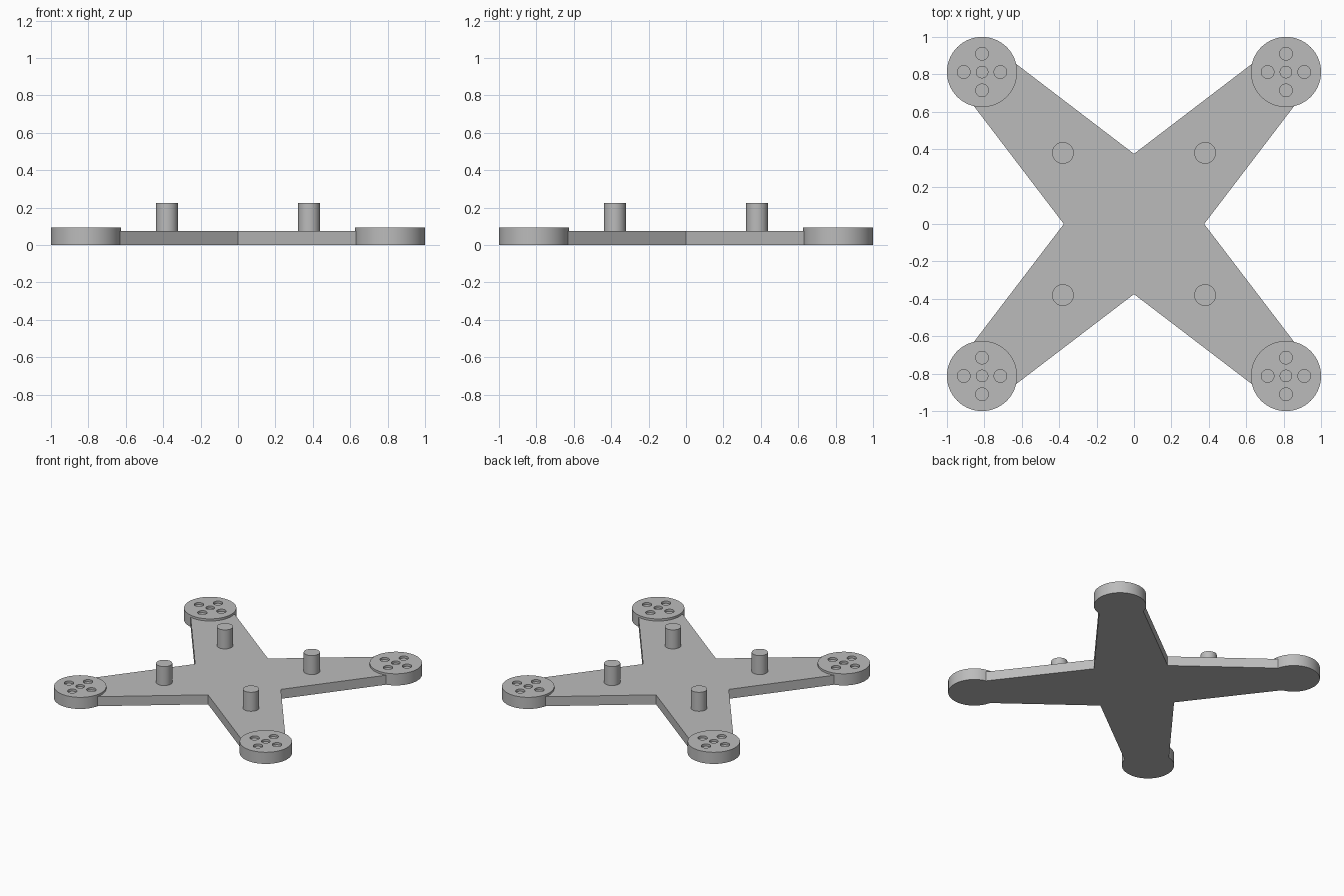
import bpy, bmesh, math
from mathutils import Matrix

if "Cube" in bpy.data.objects:
    bpy.data.objects.remove(bpy.data.objects["Cube"])

PLATE_TOP, PAD_TOP, POST_TOP = 0.075, 0.092, 0.225
PAD_R, PAD_C = 0.1875, 0.8125
POST_R, POST_C = 0.058, 0.38
HOLE_R, HOLE_OFFSET = 0.034, 0.098
CORNERS = [(sx, sy) for sx in (-1, 1) for sy in (-1, 1)]

grey = bpy.data.materials.new("grey plastic")
grey.diffuse_color = (0.5, 0.5, 0.5, 1)
grey.use_nodes = True
grey.node_tree.nodes["Principled BSDF"].inputs["Base Color"].default_value = grey.diffuse_color


def make_object(name, bm):
    bmesh.ops.recalc_face_normals(bm, faces=bm.faces)
    mesh = bpy.data.meshes.new(name)
    bm.to_mesh(mesh)
    bm.free()
    mesh.materials.append(grey)
    obj = bpy.data.objects.new(name, mesh)
    bpy.context.collection.objects.link(obj)
    return obj


def add_cylinder(bm, x, y, radius, z0, z1, sides):
    bmesh.ops.create_cone(bm, cap_ends=True, segments=sides, radius1=radius,
                          radius2=radius, depth=z1 - z0,
                          matrix=Matrix.Translation((x, y, (z0 + z1) / 2)))


def apply_boolean(target, tool, operation):
    mod = target.modifiers.new(operation.lower(), 'BOOLEAN')
    mod.operation, mod.solver, mod.object = operation, 'EXACT', tool
    bpy.context.view_layer.objects.active = target
    bpy.ops.object.modifier_apply(modifier=mod.name)
    bpy.data.objects.remove(tool)


# Cross-shaped plate: one inner notch and two arm-tip points per quarter turn
bm = bmesh.new()
outline = []
for k in range(4):
    c, s = round(math.cos(k * math.pi / 2)), round(math.sin(k * math.pi / 2))
    for x, y in ((0.375, 0), (0.995, PAD_C), (PAD_C, 0.995)):
        outline.append(bm.verts.new((c * x - s * y, s * x + c * y, 0)))
base = bm.faces.new(outline)
top = bmesh.ops.extrude_face_region(bm, geom=[base])["geom"]
bmesh.ops.translate(bm, vec=(0, 0, PLATE_TOP),
                    verts=[g for g in top if isinstance(g, bmesh.types.BMVert)])
frame = make_object("cross_frame", bm)

# Round motor pads at the arm tips
bm = bmesh.new()
for sx, sy in CORNERS:
    add_cylinder(bm, sx * PAD_C, sy * PAD_C, PAD_R, 0, PAD_TOP, 96)
apply_boolean(frame, make_object("motor_pads", bm), 'UNION')

# Five shallow screw holes in each pad
bm = bmesh.new()
for sx, sy in CORNERS:
    for dx, dy in ((0, 0), (1, 0), (-1, 0), (0, 1), (0, -1)):
        add_cylinder(bm, sx * PAD_C + dx * HOLE_OFFSET, sy * PAD_C + dy * HOLE_OFFSET,
                     HOLE_R if dx or dy else 0.031, PLATE_TOP, PAD_TOP + 0.05, 40)
apply_boolean(frame, make_object("screw_holes", bm), 'DIFFERENCE')

# Standoff posts halfway along the arms
bm = bmesh.new()
for sx, sy in CORNERS:
    add_cylinder(bm, sx * POST_C, sy * POST_C, POST_R, PLATE_TOP - 0.03, POST_TOP, 64)
apply_boolean(frame, make_object("standoff_posts", bm), 'UNION')

# Smooth round walls, crisp edges
bpy.ops.object.select_all(action='DESELECT')
frame.select_set(True)
bpy.context.view_layer.objects.active = frame
bpy.ops.object.shade_smooth_by_angle(angle=math.radians(25))
